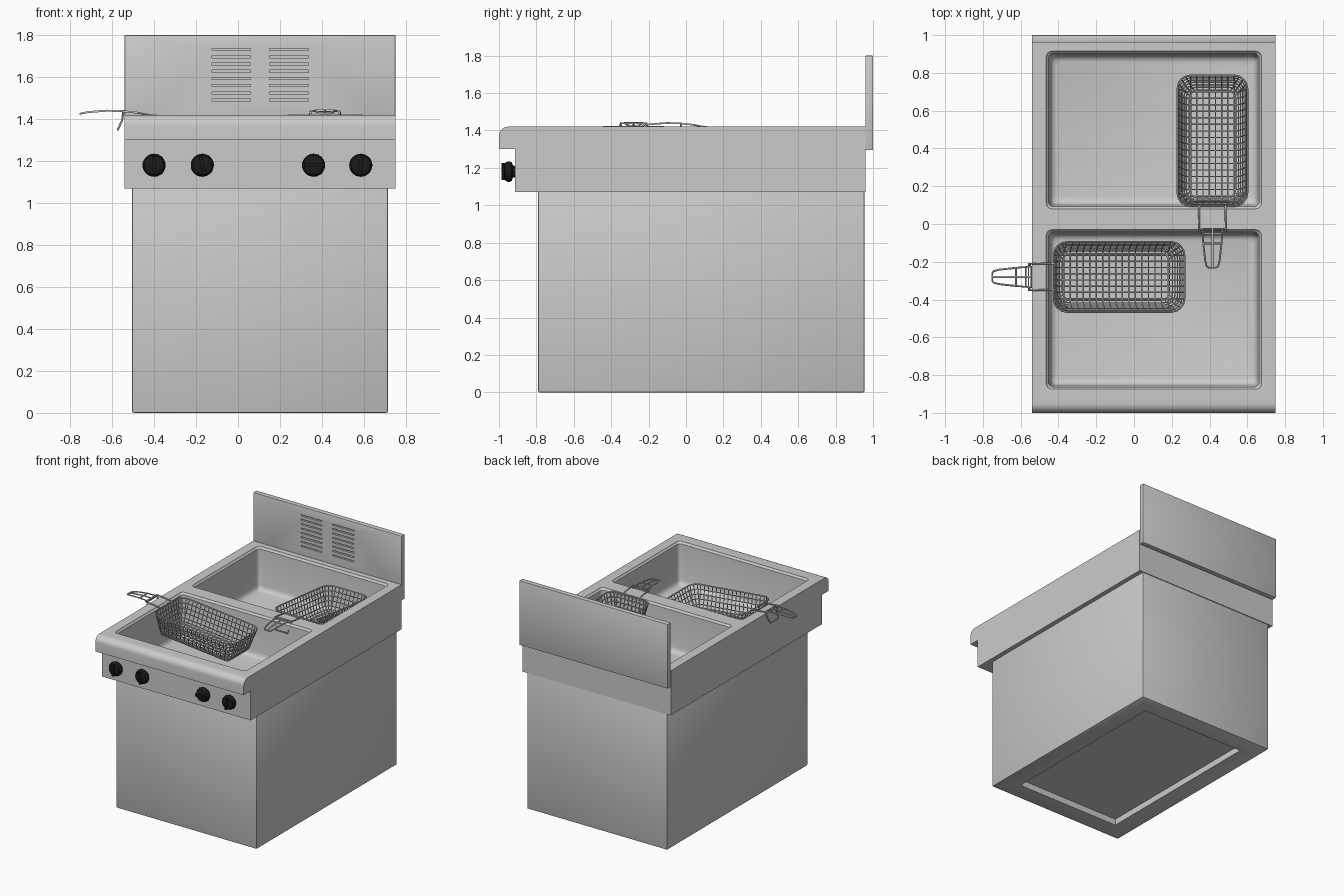
import bpy, bmesh
from math import sin, cos, pi, radians
from mathutils import Matrix, Vector

if "Cube" in bpy.data.objects:
    bpy.data.objects.remove(bpy.data.objects["Cube"])


def finish(ob, angle=35):
    bpy.ops.object.select_all(action='DESELECT')
    ob.select_set(True)
    bpy.context.view_layer.objects.active = ob
    bpy.ops.object.shade_smooth_by_angle(angle=radians(angle))


def from_bm(name, bm):
    bmesh.ops.recalc_face_normals(bm, faces=bm.faces)
    me = bpy.data.meshes.new(name)
    bm.to_mesh(me)
    bm.free()
    ob = bpy.data.objects.new(name, me)
    bpy.context.collection.objects.link(ob)
    return ob


def add_box(bm, x0, x1, y0, y1, z0, z1, rot=None):
    m = Matrix.Translation(((x0 + x1) / 2, (y0 + y1) / 2, (z0 + z1) / 2))
    s = Matrix.Diagonal((x1 - x0, y1 - y0, z1 - z0, 1))
    bmesh.ops.create_cube(bm, size=1, matrix=m @ (rot or Matrix()) @ s)


def box(name, *dims, bevel=0.0):
    bm = bmesh.new()
    add_box(bm, *dims)
    if bevel:
        bmesh.ops.bevel(bm, geom=bm.edges[:], offset=bevel, segments=2, affect='EDGES', profile=0.5)
    return from_bm(name, bm)


def rounded_rect(x0, x1, y0, y1, r, z, n=6):
    pts = []
    for cx, cy, a in ((x1 - r, y1 - r, 0), (x0 + r, y1 - r, 1), (x0 + r, y0 + r, 2), (x1 - r, y0 + r, 3)):
        for i in range(n + 1):
            t = (a + i / n) * pi / 2
            pts.append((cx + r * cos(t), cy + r * sin(t), z))
    return pts


def loft(name, rings):
    bm = bmesh.new()
    vs = [[bm.verts.new(p) for p in ring] for ring in rings]
    n = len(vs[0])
    for a, b in zip(vs, vs[1:]):
        for i in range(n):
            bm.faces.new((a[i], a[(i + 1) % n], b[(i + 1) % n], b[i]))
    bm.faces.new(vs[0])
    bm.faces.new(vs[-1])
    return from_bm(name, bm)


def cut(ob, cutter):
    m = ob.modifiers.new("cut", 'BOOLEAN')
    m.operation, m.solver, m.object = 'DIFFERENCE', 'EXACT', cutter
    bpy.context.view_layer.objects.active = ob
    bpy.ops.object.modifier_apply(modifier=m.name)
    bpy.data.objects.remove(cutter)


def wires(name, paths, radius, matrix):
    cu = bpy.data.curves.new(name, 'CURVE')
    cu.dimensions = '3D'
    cu.bevel_depth, cu.bevel_resolution = radius, 1
    for pts, closed in paths:
        sp = cu.splines.new('POLY')
        sp.points.add(len(pts) - 1)
        for p, q in zip(sp.points, pts):
            p.co = (*q, 1)
        sp.use_cyclic_u = closed
    ob = bpy.data.objects.new(name, cu)
    bpy.context.collection.objects.link(ob)
    ob.matrix_world = matrix
    bpy.ops.object.select_all(action='DESELECT')
    ob.select_set(True)
    bpy.context.view_layer.objects.active = ob
    bpy.ops.object.convert(target='MESH')
    finish(bpy.context.view_layer.objects.active, 60)


# Cabinet with recessed underside
cabinet = box("cabinet", -0.505, 0.715, -0.79, 0.955, 0, 1.075, bevel=0.008)
cut(cabinet, box("recess_cutter", -0.355, 0.565, -0.64, 0.805, -0.1, 0.05))
finish(cabinet)

# Worktop and control panel: one side profile extruded across
profile = [(-0.915, 1.07), (0.96, 1.07), (0.96, 1.42)]
profile += [(-0.95 - 0.05 * sin(t), 1.37 + 0.05 * cos(t)) for t in (i * pi / 16 for i in range(9))]
profile += [(-1.0, 1.30), (-0.915, 1.30)]
top = loft("worktop_and_panel", [[(x, y, z) for y, z in profile] for x in (-0.54, 0.75)])

# Two sunken oil tanks
for y0, y1 in ((-0.875, -0.03), (0.08, 0.915)):
    steps = [(-0.001, 1.45), (0, 1.421), (0.004, 1.411), (0.012, 1.405), (0.022, 1.13),
             (0.027, 1.108), (0.038, 1.096), (0.055, 1.09)]
    rings = [rounded_rect(-0.465 + i, 0.675 - i, y0 + i, y1 - i, 0.03, z) for i, z in steps]
    cut(top, loft("tank_cutter", rings))
finish(top)

# Backsplash with two columns of vent slots
back = box("backsplash", -0.54, 0.75, 0.96, 1.0, 1.295, 1.80, bevel=0.003)
bm = bmesh.new()
for x in (-0.125, 0.15):
    for k in range(8):
        z = 1.49 + k * 0.0345
        add_box(bm, x, x + 0.185, 0.9, 0.975, z - 0.005, z + 0.005)
cut(back, from_bm("slot_cutter", bm))
finish(back)

# Control knobs
black = bpy.data.materials.new("black_plastic")
black.diffuse_color = (0.01, 0.01, 0.01, 1)
black.use_nodes = True
black.node_tree.nodes["Principled BSDF"].inputs["Base Color"].default_value = black.diffuse_color
for i, (x, turn) in enumerate(((-0.40, 0), (-0.17, -12), (0.36, 90), (0.585, 8))):
    prof = [(0.030, -0.91), (0.032, -0.925), (0.050, -0.932), (0.055, -0.942),
            (0.054, -0.955), (0.046, -0.968), (0.03, -0.973)]
    rings = [[(x + r * cos(a), y, 1.18 + r * sin(a)) for a in (k * pi / 14 for k in range(28))]
             for r, y in prof]
    knob = loft(f"knob_{i + 1}", rings)
    bm = bmesh.new()
    bm.from_mesh(knob.data)
    add_box(bm, x - 0.009, x + 0.009, -0.986, -0.95, 1.135, 1.225, Matrix.Rotation(radians(turn), 4, 'Y'))
    bm.to_mesh(knob.data)
    bm.free()
    knob.data.materials.append(black)
    finish(knob)

# Wire baskets: local x runs away from the handle, rim at z = 0
L, W, R = 0.695, 0.185, 0.07
wall = [(0, 0), (0.009, 0.034), (0.018, 0.068), (0.026, 0.102), (0.036, 0.138), (0.047, 0.16), (0.062, 0.17)]


def basket(name, matrix):
    rings = [rounded_rect(i, L - i, -W + i, W - i, R - i * 0.4, -d, 4) for i, d in wall]
    mesh = [(r, True) for r in rings[1:]]
    for k in range(17):                                   # crosswise U wires
        x = R + (L - 2 * R) * k / 16
        half = [(x, -W + i, -d) for i, d in wall]
        mesh.append((half + [(px, -py, pz) for px, py, pz in reversed(half)], False))
    for k in range(8):                                    # lengthwise U wires
        y = (W - R) * (k / 3.5 - 1)
        half = [(i, y, -d) for i, d in wall]
        mesh.append((half + [(L - px, py, pz) for px, py, pz in reversed(half)], False))
    for c in range(4):                                    # corner wires
        for k in (1, 2, 3):
            mesh.append(([r[c * 5 + k] for r in rings], False))
    wires(name + "_mesh", mesh, 0.0035, matrix)

    def mirrored(pts):
        return pts + [(x, -y, z) for x, y, z in reversed(pts)]
    frame = [(rings[0], True),
             (mirrored([(0.0, 0.07, 0.0), (-0.06, 0.07, 0.005), (-0.135, 0.07, 0.005)]), False),
             (mirrored([(-0.12, 0.055, 0.006), (-0.2, 0.048, 0.0), (-0.29, 0.038, -0.016),
                        (-0.318, 0.03, -0.024), (-0.325, 0.018, -0.027)]), True),
             ([(-0.12, 0, 0.006), (-0.2, 0, 0.0), (-0.29, 0, -0.016), (-0.325, 0, -0.027)], False),
             ([(-0.2, 0.048, 0), (-0.2, -0.048, 0)], False),
             (mirrored([(-0.122, 0.07, 0.005), (-0.124, 0.06, -0.04), (-0.14, 0.05, -0.085)]), False)]
    wires(name + "_frame_and_handle", frame, 0.005, matrix)


tilt = Matrix.Rotation(0.1, 4, 'Y')
basket("front_basket", Matrix.Translation((-0.425, -0.28, 1.42)) @ tilt)
basket("rear_basket", Matrix.Translation((0.415, 0.095, 1.42)) @ Matrix.Rotation(pi / 2, 4, 'Z') @ tilt)
